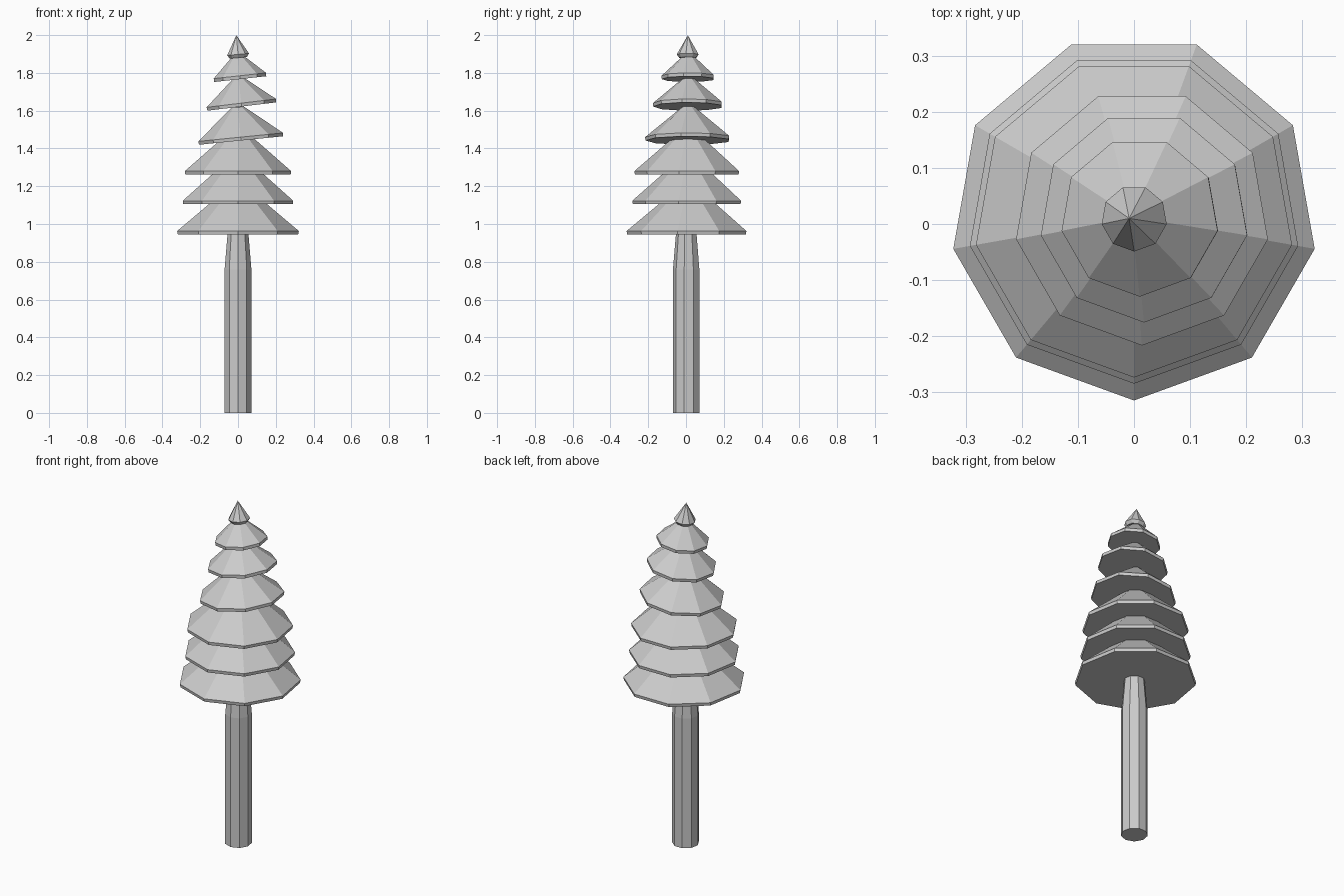
import bpy, bmesh, math
from mathutils import Matrix, Vector

SIDES = 9

cube = bpy.data.objects.get("Cube")
if cube:
    bpy.data.objects.remove(cube)

grey = bpy.data.materials.new("plain_grey")
grey.use_nodes = True
colour = (0.6, 0.6, 0.6, 1)
grey.diffuse_color = colour
grey.node_tree.nodes["Principled BSDF"].inputs["Base Color"].default_value = colour


def lathe(name, profile, matrix):
    """Flat-shaded nine-sided solid from (radius, height) points; radius 0 is a tip."""
    bm = bmesh.new()
    rings = []
    for r, z in profile:
        count = SIDES if r else 1
        angles = [-math.pi / 2 + math.tau * i / SIDES for i in range(count)]
        rings.append([bm.verts.new((r * math.cos(a), r * math.sin(a), z)) for a in angles])
    bm.faces.new(list(reversed(rings[0])))
    for low, high in zip(rings, rings[1:]):
        for i in range(SIDES):
            j = (i + 1) % SIDES
            if len(high) == 1:
                bm.faces.new((low[i], low[j], high[0]))
            else:
                bm.faces.new((low[i], low[j], high[j], high[i]))
    if len(rings[-1]) > 1:
        bm.faces.new(rings[-1])
    bm.transform(matrix)
    bmesh.ops.recalc_face_normals(bm, faces=bm.faces)
    mesh = bpy.data.meshes.new(name)
    bm.to_mesh(mesh)
    bm.free()
    mesh.materials.append(grey)
    obj = bpy.data.objects.new(name, mesh)
    bpy.context.collection.objects.link(obj)


# Trunk, tapering up through the branches
lathe("trunk", [(0.072, 0), (0.072, 0.76), (0.056, 0.95), (0.026, 1.61), (0.015, 1.85)],
      Matrix.Translation((0, 0.003, 0)))

# Branch tiers: radius, centre x, underside height, cone height, sideways tilt
tiers = [
    (0.327, 0.0, 0.945, 0.29, 0.0),
    (0.297, 0.0, 1.105, 0.28, 0.0),
    (0.286, 0.0, 1.262, 0.265, 0.0),
    (0.229, 0.016, 1.442, 0.205, -0.1),
    (0.188, 0.02, 1.622, 0.175, -0.12),
    (0.142, 0.012, 1.767, 0.15, -0.11),
]
for n, (radius, x, z, height, tilt) in enumerate(tiers, 1):
    place = Matrix.Translation((x, 0.0125, z)) @ Matrix.Rotation(tilt, 4, "Y")
    lathe(f"branch_tier_{n}", [(radius * 0.99, 0), (radius, 0.018), (0, height)], place)

# Pointed crown
lathe("crown", [(0.046, 0), (0.059, 0.018), (0, 0.12)],
      Matrix.Translation((0.002, 0.01, 1.88)) @ Matrix.Rotation(-0.09, 4, "Y"))
